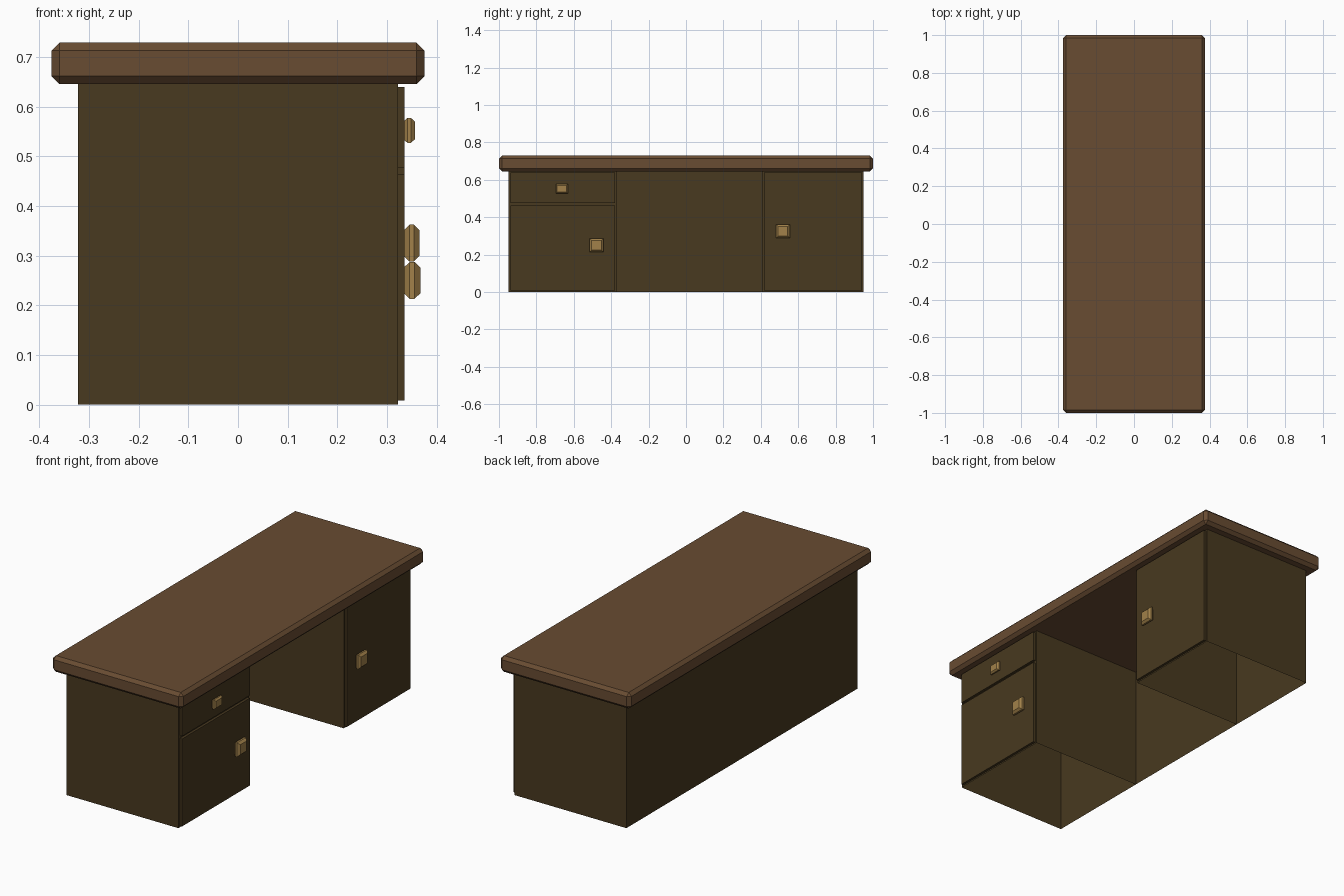
import bpy, bmesh
from mathutils import Vector

if "Cube" in bpy.data.objects:
    bpy.data.objects.remove(bpy.data.objects["Cube"])


def material(name, color):
    m = bpy.data.materials.new(name)
    m.diffuse_color = (*color, 1)
    m.use_nodes = True
    m.node_tree.nodes["Principled BSDF"].inputs["Base Color"].default_value = m.diffuse_color
    return m


TOP = material("top_wood", (0.14, 0.072, 0.032))
BODY = material("dark_wood", (0.065, 0.041, 0.014))
BRASS = material("brass", (0.36, 0.22, 0.068))


def make(name, bm, mat):
    bm.normal_update()
    me = bpy.data.meshes.new(name)
    bm.to_mesh(me)
    bm.free()
    me.materials.append(mat)
    ob = bpy.data.objects.new(name, me)
    bpy.context.collection.objects.link(ob)
    return ob


def box(name, lo, hi, mat):
    bm = bmesh.new()
    lo, hi = Vector(lo), Vector(hi)
    bmesh.ops.create_cube(bm, size=1)
    for v in bm.verts:
        v.co = Vector(a * b for a, b in zip(v.co, hi - lo)) + (lo + hi) / 2
    return make(name, bm, mat)


def walls(name, path, height, mat):
    """Thin upright walls along a plan path, open above and below."""
    bm = bmesh.new()
    low = [bm.verts.new((x, y, 0)) for x, y in path]
    high = [bm.verts.new((x, y, height)) for x, y in path]
    n = len(path)
    for i in range(n if n > 2 else 1):
        j = (i + 1) % n
        bm.faces.new((low[i], low[j], high[j], high[i]))
    return make(name, bm, mat)


def knob(name, x, y, z, hy, hz, depth, inset):
    """Rectangular pull with chamfered back and front rims."""
    bm = bmesh.new()
    rings = []
    for t, d in ((0, inset), (0.35, 0), (0.65, 0), (1, inset)):
        rings.append([bm.verts.new((x + t * depth, y + sy * (hy - d), z + sz * (hz - d)))
                      for sy, sz in ((-1, -1), (1, -1), (1, 1), (-1, 1))])
    for a, b in zip(rings, rings[1:]):
        for i in range(4):
            j = (i + 1) % 4
            bm.faces.new((a[i], a[j], b[j], b[i]))
    bm.faces.new(rings[0][::-1])
    bm.faces.new(rings[-1])
    bmesh.ops.recalc_face_normals(bm, faces=bm.faces)
    return make(name, bm, BRASS)


# Tabletop with chamfered edges
top = box("tabletop", (-0.375, -1, 0.645), (0.375, 1, 0.729), TOP)
bev = top.modifiers.new("chamfer", 'BEVEL')
bev.width = 0.016
bev.segments = 1

# Hollow pedestals joined by the back panel
X, H = 0.322, 0.645
for name, y0, y1 in (("drawer_pedestal", -0.95, -0.37), ("door_pedestal", 0.41, 0.95)):
    walls(name, [(-X, y0), (X, y0), (X, y1), (-X, y1)], H, BODY)
walls("back_panel", [(-X, 0.41), (-X, -0.37)], H, BODY)

# Drawer and door fronts
F = 0.335
box("drawer_front", (X, -0.938, 0.477), (F, -0.38, 0.639), BODY)
box("left_door", (X, -0.938, 0.008), (F, -0.38, 0.463), BODY)
box("right_door", (X, 0.418, 0.008), (F, 0.94, 0.639), BODY)

# Pulls
knob("drawer_knob", 0.333, -0.664, 0.552, 0.032, 0.025, 0.023, 0.007)
knob("left_door_knob", 0.334, -0.479, 0.25, 0.037, 0.037, 0.033, 0.011)
knob("right_door_knob", 0.334, 0.518, 0.325, 0.037, 0.037, 0.031, 0.011)
